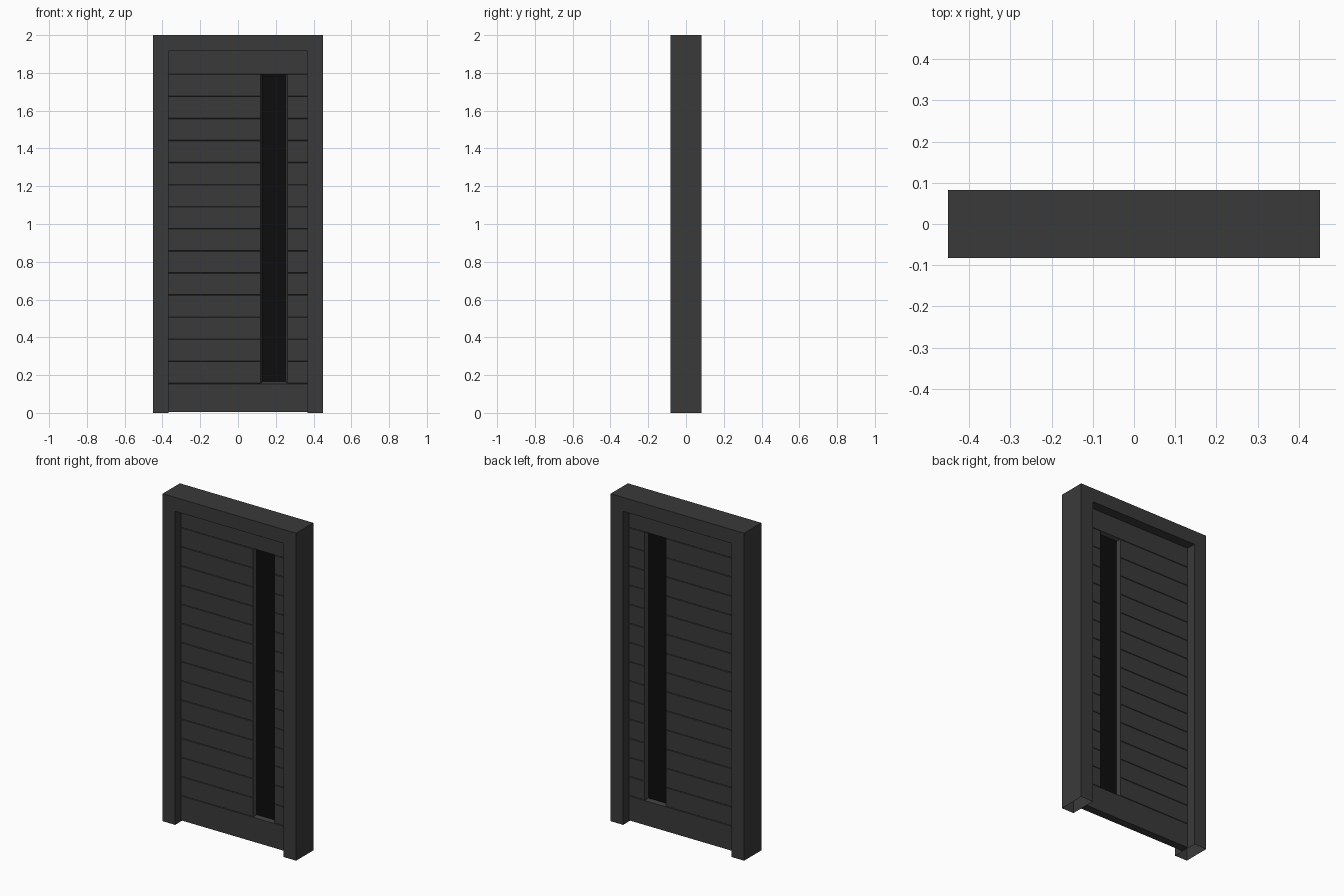
import bpy

if "Cube" in bpy.data.objects:
    bpy.data.objects.remove(bpy.data.objects["Cube"])

HALF_W, DEPTH, HEIGHT = 0.451, 0.083, 2.0      # outer frame
IN_X, IN_Z = 0.367, 1.915                      # frame opening
LEAF_Y, LEAF_Z0 = 0.024, 0.005                 # door leaf
SEAM_Z0, SEAM_Z1, SEAMS = 0.156, 1.793, 15     # plank seams
GW, GD = 0.002, 0.003                          # groove half width, depth
WIN_X0, WIN_X1 = 0.118, 0.262                  # window opening
WIN_Z0, WIN_Z1 = SEAM_Z0 - GW, SEAM_Z1 + GW
GLASS_Y = 0.005


def material(name, value):
    m = bpy.data.materials.new(name)
    m.diffuse_color = (value, value, value, 1)
    m.use_nodes = True
    m.node_tree.nodes["Principled BSDF"].inputs["Base Color"].default_value = m.diffuse_color
    return m


paint = material("dark_paint", 0.042)
black = material("dark_glass", 0.004)


def make(name, verts, faces, mat):
    me = bpy.data.meshes.new(name)
    me.from_pydata(verts, [], faces)
    me.materials.append(mat)
    ob = bpy.data.objects.new(name, me)
    bpy.context.collection.objects.link(ob)
    return ob


def sweep_x(name, profile, x0, x1):
    """Sweep an open (y, z) profile along x, without end caps."""
    n = len(profile)
    verts = [(x, y, z) for x in (x0, x1) for y, z in profile]
    faces = [(i, i + n, i + n + 1, i + 1) for i in range(n - 1)]
    return make(name, verts, faces, paint)


def leaf_profile(z0, z1, seams):
    """Front side going up, with V grooves; mirrored for the back."""
    front = [(-LEAF_Y, z0)]
    for z in seams:
        front += [(-LEAF_Y, z - GW), (-LEAF_Y + GD, z), (-LEAF_Y, z + GW)]
    front.append((-LEAF_Y, z1))
    return [(-y, z) for y, z in reversed(front)] + front


# Door frame: upside-down U, open at the floor
u = [(-HALF_W, 0), (-HALF_W, HEIGHT), (HALF_W, HEIGHT), (HALF_W, 0),
     (IN_X, 0), (IN_X, IN_Z), (-IN_X, IN_Z), (-IN_X, 0)]
verts = [(x, y, z) for y in (-DEPTH, DEPTH) for x, z in u]
faces = []
for a, b, c, d in ((0, 1, 6, 7), (1, 2, 5, 6), (2, 3, 4, 5)):
    faces += [(d, c, b, a), (a + 8, b + 8, c + 8, d + 8)]
for i in (0, 1, 2, 4, 5, 6):
    faces.append((i, i + 1, i + 9, i + 8))
make("door_frame", verts, faces, paint)

# Grooved planks either side of the window
step = (SEAM_Z1 - SEAM_Z0) / (SEAMS - 1)
seams = [SEAM_Z0 + i * step for i in range(SEAMS)]
planks = leaf_profile(LEAF_Z0, IN_Z, seams)
sweep_x("planks_wide", planks, -IN_X, WIN_X0)
sweep_x("planks_narrow", planks, WIN_X1, IN_X)

# Plain rails below and above the window
sweep_x("rail_bottom", leaf_profile(LEAF_Z0, WIN_Z0, []), WIN_X0, WIN_X1)
top = [(-LEAF_Y, IN_Z), (-LEAF_Y, WIN_Z1)]
sweep_x("rail_top_front", top[::-1], WIN_X0, WIN_X1)
sweep_x("rail_top_back", [(-y, z) for y, z in top], WIN_X0, WIN_X1)


# Window: sloped reveal and glass, on both faces of the leaf
def rect(x0, x1, z0, z1, y):
    return [(x0, y, z0), (x1, y, z0), (x1, y, z1), (x0, y, z1)]


for side, s in (("front", -1), ("back", 1)):
    outer = rect(WIN_X0, WIN_X1, WIN_Z0, WIN_Z1, s * LEAF_Y)
    inner = rect(WIN_X0 + 0.011, WIN_X1 - 0.011,
                 WIN_Z0 + 0.011, WIN_Z1 - 0.011, s * GLASS_Y)
    ring = [(i, (i + 1) % 4, (i + 1) % 4 + 4, i + 4) for i in range(4)]
    pane = [(0, 1, 2, 3)]
    if s > 0:
        ring = [f[::-1] for f in ring]
        pane = [f[::-1] for f in pane]
    make("window_reveal_" + side, outer + inner, ring, paint)
    make("window_glass_" + side, inner, pane, black)
